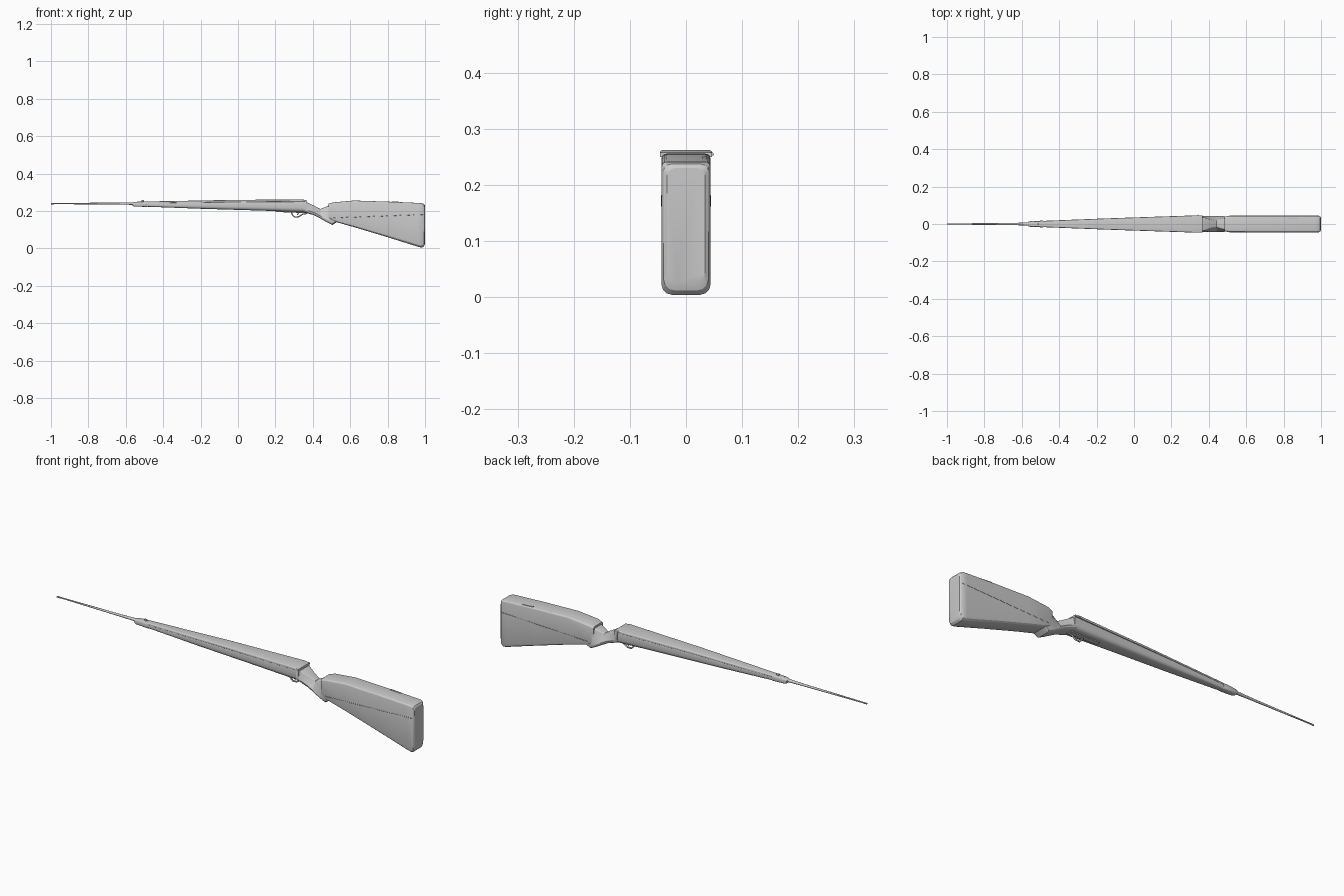
import bpy, bmesh, math


def finish(name, bm, angle=35):
    bmesh.ops.recalc_face_normals(bm, faces=bm.faces[:])
    me = bpy.data.meshes.new(name)
    bm.to_mesh(me)
    bm.free()
    ob = bpy.data.objects.new(name, me)
    bpy.context.collection.objects.link(ob)
    bpy.ops.object.select_all(action='DESELECT')
    ob.select_set(True)
    bpy.context.view_layer.objects.active = ob
    bpy.ops.object.shade_smooth_by_angle(angle=math.radians(angle))
    return ob


def ring(x, z0, z1, w, rb, rt, wt=None):
    """Rounded section: bottom/top heights, half width, corner radii, top half width."""
    wt = w if wt is None else wt
    pts = []
    corners = [(w - rb, z0 + rb, rb, -90), (wt - rt, z1 - rt, rt, 0),
               (-wt + rt, z1 - rt, rt, 90), (-w + rb, z0 + rb, rb, 180)]
    for cy, cz, r, a0 in corners:
        for i in range(4):
            a = math.radians(a0 + i * 30)
            pts.append((x, cy + r * math.cos(a), cz + r * math.sin(a)))
    return pts


def loft(name, sections, angle=35):
    bm = bmesh.new()
    rings = [[bm.verts.new(p) for p in ring(*s)] for s in sections]
    n = len(rings[0])
    for a, b in zip(rings, rings[1:]):
        for i in range(n):
            j = (i + 1) % n
            bm.faces.new((a[i], a[j], b[j], b[i]))
    bm.faces.new(rings[0])
    bm.faces.new(rings[-1])
    return finish(name, bm, angle)


def tube(name, pts, radius):
    cu = bpy.data.curves.new(name, 'CURVE')
    cu.dimensions = '3D'
    cu.bevel_depth = radius
    cu.bevel_resolution = 1
    cu.use_fill_caps = True
    sp = cu.splines.new('POLY')
    sp.points.add(len(pts) - 1)
    for p, c in zip(sp.points, pts):
        p.co = (*c, 1)
    ob = bpy.data.objects.new(name, cu)
    bpy.context.collection.objects.link(ob)
    return ob


# Thin barrel, tapering to the muzzle
loft("barrel", [(-1.0, .236, .243, .003, .0025, .0025),
                (-.985, .2355, .2435, .0035, .003, .003),
                (-.98, .237, .243, .003, .0025, .0025),
                (-.64, .234, .245, .006, .005, .005),
                (-.54, .233, .247, .009, .006, .006)])
# Fore-end cap and front sight
loft("fore_end_cap", [(-.565, .228, .246, .012, .006, .006),
                      (-.555, .224, .249, .015, .007, .007),
                      (-.49, .222, .250, .018, .008, .007),
                      (-.485, .223, .249, .017, .008, .007)])
loft("front_sight", [(-.515, .245, .260, .003, .001, .001),
                     (-.503, .245, .258, .003, .001, .001)])
# Lower fore-stock
loft("fore_stock", [(-.54, .225, .243, .014, .007, .003),
                    (-.2, .212, .247, .027, .014, .003),
                    (.1, .203, .249, .036, .018, .003),
                    (.365, .194, .251, .043, .020, .003)])
# Upper handguard slab
loft("handguard", [(-.54, .241, .250, .0145, .001, .004),
                   (-.2, .246, .256, .028, .001, .004),
                   (-.06, .248, .259, .033, .001, .004),
                   (.34, .250, .262, .0465, .001, .004),
                   (.365, .250, .258, .0465, .001, .003)])
# Pinched wrist and grip
loft("grip", [(.35, .195, .250, .043, .018, .003),
              (.375, .187, .244, .042, .016, .004, .036),
              (.41, .176, .227, .042, .014, .006, .024),
              (.44, .160, .211, .042, .014, .006, .018),
              (.475, .140, .225, .042, .014, .008, .028),
              (.505, .125, .238, .040, .014, .010, .040),
              (.53, .142, .243, .042, .012, .012)], 20)
# Butt stock with rounded heel
loft("butt_stock", [(.485, .162, .239, .039, .012, .012),
                    (.51, .145, .246, .044, .012, .012),
                    (.62, .114, .256, .044, .014, .010),
                    (.80, .060, .250, .044, .016, .009),
                    (.965, .008, .243, .044, .020, .010),
                    (.985, .004, .241, .044, .020, .010),
                    (.995, .012, .237, .040, .020, .012),
                    (1.0, .026, .230, .034, .018, .014)], 25)
# Raised comb on the far side and shallow cheek ridges
loft("comb_ridge", [(.82, .244, .252, .004, .001, .001),
                    (.88, .242, .248, .004, .001, .001)]).location.y = .033
for side in (-1, 1):
    tube("cheek_ridge", [(.51, side * .0435, .163), (.99, side * .0435, .181)], .0012)
# Trigger guard and trigger
tube("trigger_guard", [(.285, 0, .198), (.290, 0, .180), (.303, 0, .168),
                       (.325, 0, .169), (.345, 0, .183), (.370, 0, .187)], .004)
tube("trigger", [(.325, 0, .198), (.322, 0, .185), (.316, 0, .178)], .003)
# Floor plate and small lug below the stock
loft("floor_plate", [(.20, .195, .206, .012, .002, .002),
                     (.375, .188, .203, .014, .002, .002)])
# Bolt handle stub
tube("bolt_handle", [(.30, .03, .254), (.345, .047, .255)], .003)
